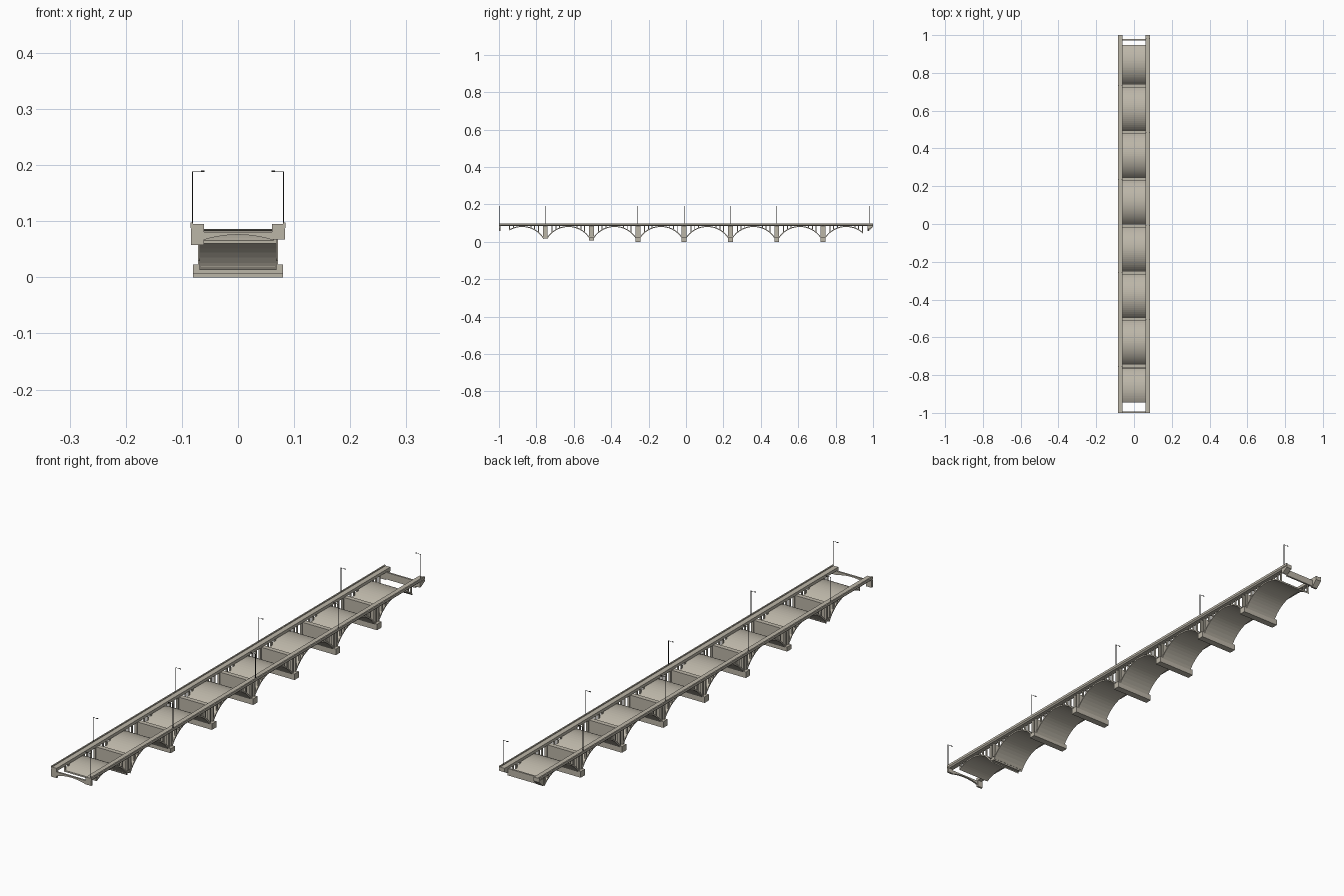
import bpy
import bmesh
import math
from mathutils import Vector

if "Cube" in bpy.data.objects:
    bpy.data.objects.remove(bpy.data.objects["Cube"], do_unlink=True)


def material(name, rgb):
    m = bpy.data.materials.new(name)
    m.use_nodes = True
    colour = (*rgb, 1.0)
    m.diffuse_color = colour
    bsdf = next(n for n in m.node_tree.nodes if n.type == "BSDF_PRINCIPLED")
    bsdf.inputs["Base Color"].default_value = colour
    return m


CONCRETE = material("weathered concrete", (0.50, 0.465, 0.39))
METAL = material("dark lamp metal", (0.03, 0.03, 0.03))


def finish(name, bm, mat):
    bmesh.ops.recalc_face_normals(bm, faces=bm.faces)
    mesh = bpy.data.meshes.new(name)
    bm.to_mesh(mesh)
    bm.free()
    mesh.materials.append(mat)
    obj = bpy.data.objects.new(name, mesh)
    bpy.context.collection.objects.link(obj)
    return obj


def add_box(bm, x, y, z):
    """Box from (low, high) pairs."""
    verts = bmesh.ops.create_cube(bm, size=1)["verts"]
    for v in verts:
        v.co = Vector([(a + b) / 2 + c * (b - a) for c, (a, b) in zip(v.co, (x, y, z))])


def add_prism(bm, outline, axis, low, high):
    """Extrude an outline along x (outline in y,z) or along y (outline in x,z)."""
    def at(p, d):
        return (d, p[0], p[1]) if axis == "x" else (p[0], d, p[1])
    ends = [[bm.verts.new(at(p, d)) for p in outline] for d in (low, high)]
    bm.faces.new(ends[0])
    bm.faces.new(ends[1])
    n = len(outline)
    for i in range(n):
        j = (i + 1) % n
        bm.faces.new((ends[0][i], ends[0][j], ends[1][j], ends[1][i]))


# Layout
SPAN = 0.2475
PIERS = [-0.01 + k * SPAN for k in range(-3, 4)]
CENTRES = [-0.01 + (k + 0.5) * SPAN for k in range(-4, 4)]
CROWN, HALF, RADIUS = 0.084, 0.115, 0.138
FRONT_CUT, BACK_CUT = -0.945, 0.947


def arch_z(d, drop=0.0):
    """Height of the arch at distance d from the middle of its span."""
    return CROWN - RADIUS + math.sqrt((RADIUS - drop) ** 2 - d * d)


# Vaulted arches
STEPS = 22
for number, c in enumerate(CENTRES, 1):
    start = max(c - HALF, FRONT_CUT)
    stop = min(c + HALF, BACK_CUT)
    ys = [start + (stop - start) * i / STEPS for i in range(STEPS + 1)]
    upper = [(y, arch_z(y - c)) for y in ys]
    lower = [(y, arch_z(y - c, 0.005)) for y in reversed(ys)]
    bm = bmesh.new()
    add_prism(bm, upper + lower, "x", -0.069, 0.069)
    finish(f"arch_{number}", bm, CONCRETE)

# Piers: stepped footing, cross wall and side pilasters
for number, p in enumerate(PIERS, 1):
    bottom = {1: 0.018, 2: 0.006}.get(number, 0.0)
    wide = 0.066 if number == 1 else 0.08
    top = max(0.023, bottom + 0.013)
    bm = bmesh.new()
    add_box(bm, (-wide, wide), (p - 0.013, p + 0.013), (bottom, top))
    add_box(bm, (-0.063, 0.063), (p - 0.009, p + 0.009), (top - 0.002, 0.085))
    for s in (-1, 1):
        for t in (-0.009, 0.009):
            add_box(bm, sorted((s * 0.062, s * 0.071)), (p + t - 0.004, p + t + 0.004),
                    (top - 0.002, 0.088))
    finish(f"pier_{number}", bm, CONCRETE)

# Slim columns standing on the arch haunches
bm = bmesh.new()
for c in CENTRES:
    for side in (-1, 1):
        for d in (0.047, 0.067, 0.087):
            y = c + side * d
            if FRONT_CUT < y < BACK_CUT:
                for s in (-1, 1):
                    add_box(bm, sorted((s * 0.063, s * 0.069)), (y - 0.0025, y + 0.0025),
                            (arch_z(d) - 0.003, 0.088))
finish("spandrel_columns", bm, CONCRETE)

# Edge beams with a raised outer parapet
PROFILE = [(0.061, 0.084), (0.08, 0.084), (0.085, 0.089), (0.085, 0.098),
           (0.08, 0.098), (0.08, 0.095), (0.061, 0.095)]
for name, s in (("right_edge_beam", -1), ("left_edge_beam", 1)):
    bm = bmesh.new()
    add_prism(bm, [(s * x, z) for x, z in PROFILE], "y", -1.0, 1.0)
    finish(name, bm, CONCRETE)

# Front cross member with a shallow curved underside
bm = bmesh.new()
curve = [(-0.062 + 0.124 * i / 10, 0.076 - 0.0095 * (abs(i - 5) / 5) ** 2) for i in range(11)]
add_prism(bm, curve + [(0.062, 0.081), (-0.062, 0.081)], "y", -1.0, -0.993)
finish("front_cross_member", bm, CONCRETE)

# Back cross wall
bm = bmesh.new()
add_box(bm, (-0.064, 0.064), (0.972, 0.979), (0.06, 0.086))
finish("back_cross_wall", bm, CONCRETE)

# Brackets under the beam ends
bm = bmesh.new()
for s, low in ((-1, 0.058), (1, 0.067)):
    x = sorted((s * 0.061, s * 0.084))
    add_box(bm, x, (-1.0, -0.992), (low, 0.086))
    add_prism(bm, [(0.97, 0.086), (0.97, low), (0.977, low), (1.0, 0.08), (1.0, 0.086)],
              "x", *x)
finish("end_brackets", bm, CONCRETE)

# Street lamps on alternating sides, arms pointing inward
lamp_spots = [-0.998] + PIERS + [0.98]
for number, y in enumerate(lamp_spots):
    s = 1 if number % 2 == 0 else -1
    bm = bmesh.new()
    t = 0.001
    add_box(bm, sorted((s * 0.08, s * 0.082)), (y - t, y + t), (0.094, 0.189))
    add_box(bm, sorted((s * 0.064, s * 0.081)), (y - t / 2, y + t / 2), (0.188, 0.189))
    add_box(bm, sorted((s * 0.06, s * 0.066)), (y - t, y + t), (0.1875, 0.19))
    finish(f"lamp_{number + 1}", bm, METAL)
